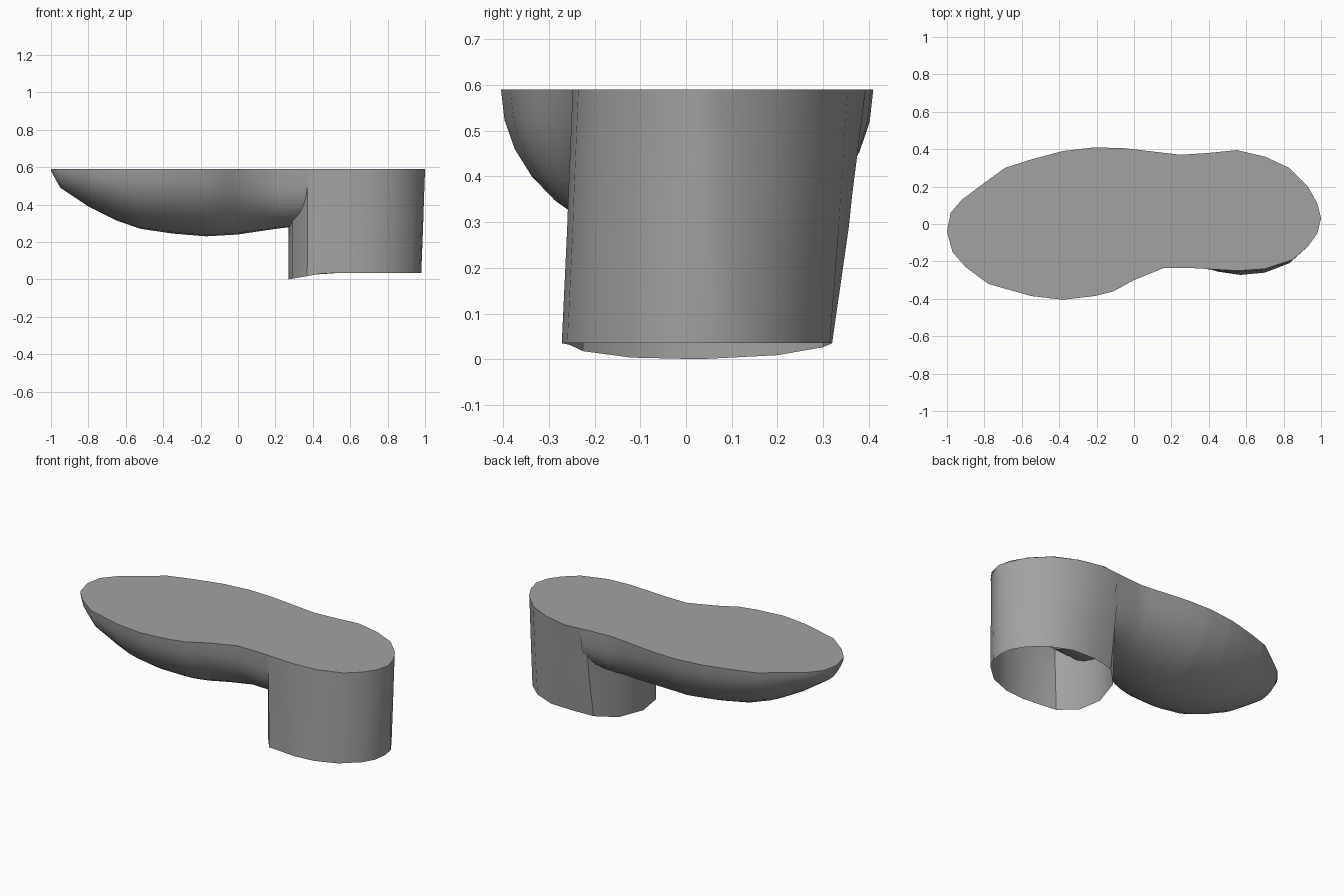
import bpy, bmesh, math

cube = bpy.data.objects.get("Cube")
if cube:
    bpy.data.objects.remove(cube, do_unlink=True)

grey = bpy.data.materials.new("mid grey")
grey.use_nodes = True
GREY = (0.36, 0.36, 0.36, 1)
grey.diffuse_color = GREY
grey.node_tree.nodes["Principled BSDF"].inputs["Base Color"].default_value = GREY

TOP = 0.59
# Sole outline, toe to heel, along the front and back edges
FRONT = [(-1, -.04), (-.97, -.15), (-.9, -.23), (-.78, -.32), (-.55, -.385), (-.38, -.405),
         (-.21, -.385), (-.11, -.36), (0, -.3), (.16, -.235), (.3, -.235), (.55, -.25),
         (.7, -.24), (.85, -.19), (.93, -.12), (.98, -.05), (1, .03)]
BACK = [(-1, -.04), (-.98, .06), (-.92, .13), (-.8, .22), (-.69, .3), (-.55, .345), (-.38, .39),
        (-.21, .41), (-.05, .405), (.25, .37), (.4, .38), (.55, .395), (.7, .36),
        (.83, .3), (.93, .2), (.98, .11), (1, .03)]
# Underside depth line
KEEL = [(-1, .58), (-.95, .49), (-.8, .39), (-.65, .315), (-.52, .27), (-.35, .245),
        (-.17, .23), (0, .24), (.2, .27), (.45, .3)]
# Heel rim, starting at the pointed inner edge
RIM = [(.27, .03), (.29, -.12), (.37, -.225), (.45, -.255), (.57, -.272), (.7, -.26),
       (.83, -.21), (.93, -.12), (.97, -.05), (.98, .03), (.97, .1), (.92, .18),
       (.83, .26), (.7, .315), (.55, .32), (.42, .3), (.32, .2)]


def along(line, x):
    """Linear interpolation of a profile at x."""
    for (x0, y0), (x1, y1) in zip(line, line[1:]):
        if x <= x1:
            return y0 + (y1 - y0) * max(0, x - x0) / (x1 - x0)
    return line[-1][1]


def loft(name, sections, closed=False):
    """Skin a list of equally long point rows."""
    bm = bmesh.new()
    rows = [[bm.verts.new(p) for p in s] for s in sections]
    n = len(rows[0])
    for a, b in zip(rows, rows[1:]):
        for i in range(n if closed else n - 1):
            j = (i + 1) % n
            bm.faces.new((a[i], a[j], b[j], b[i]))
    return finish(name, bm)


def finish(name, bm):
    bmesh.ops.remove_doubles(bm, verts=bm.verts, dist=0.0005)
    bmesh.ops.recalc_face_normals(bm, faces=bm.faces)
    mesh = bpy.data.meshes.new(name)
    bm.to_mesh(mesh)
    bm.free()
    mesh.materials.append(grey)
    obj = bpy.data.objects.new(name, mesh)
    bpy.context.collection.objects.link(obj)
    bpy.context.view_layer.objects.active = obj
    obj.select_set(True)
    bpy.ops.object.shade_smooth_by_angle(angle=math.radians(35))
    obj.select_set(False)
    return obj


# Flat top of the sole
bm = bmesh.new()
bm.faces.new([bm.verts.new((x, y, TOP)) for x, y in FRONT + BACK[-2:0:-1]])
top = finish("sole_top", bm)
if top.data.polygons[0].normal.z < 0:
    top.data.flip_normals()

# Bowl shaped underside, squarer towards the heel
stations = sorted({x for x, y in FRONT + BACK + KEEL if x <= .45})
sections = []
for x in stations:
    f, b = along(FRONT, x), along(BACK, x)
    mid, half, depth = (f + b) / 2, (b - f) / 2, TOP - along(KEEL, x)
    power = 1 - .3 * min(1, max(0, x / .3))
    row = []
    for i in range(17):
        t = math.pi * i / 16
        c, s = math.cos(t), math.sin(t)
        row.append((x, mid - half * math.copysign(abs(c) ** power, c), TOP - depth * abs(s) ** power))
    sections.append(row)
loft("sole_underside", sections)

# Hollow heel, flaring into the sole outline
rings = []
for z, blend in ((TOP, 1), (.36, .6), (.29, .5), (0, 0)):
    ring = []
    for x, y in RIM:
        tx, ty = x, y
        if x > .35:
            tx = .27 + (x - .27) * .73 / .71
            ty = along(FRONT if y <= .03 else BACK, tx)
        low = .035 * min(1, (x - .27) / .2) if z == 0 else z
        ring.append((x + (tx - x) * blend, y + (ty - y) * blend, low))
    rings.append(ring)
loft("heel_wall", rings, closed=True)
